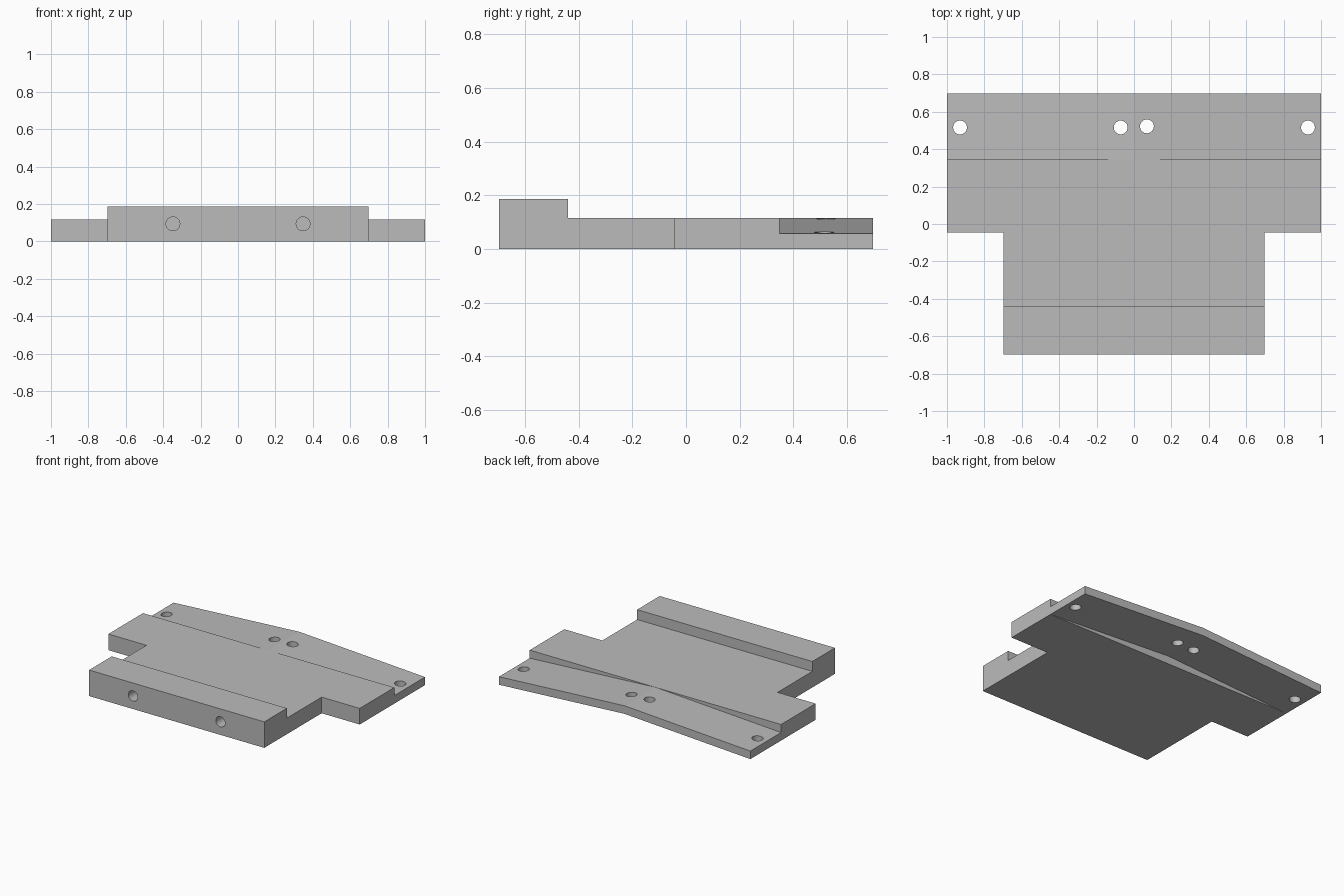
import bpy
import bmesh
from math import radians
from mathutils import Vector

cube = bpy.data.objects.get("Cube")
if cube:
    bpy.data.objects.remove(cube, do_unlink=True)

HALF_Y, NOTCH_X, NOTCH_Y = 0.697, 0.697, -0.045
RIDGE_Y, STRIP_Y = -0.44, 0.348
RIDGE_Z, PLATE_Z, STRIP_Z = 0.187, 0.116, 0.058
HOLE_R = 0.037

grey = bpy.data.materials.new("plain_grey")
grey.use_nodes = True
colour = (0.5, 0.5, 0.5, 1)
grey.diffuse_color = colour
grey.node_tree.nodes["Principled BSDF"].inputs["Base Color"].default_value = colour


def prism(name, outline, axis, low, high):
    """Extrude a 2D outline along one axis: 'z' takes (x, y), 'y' takes (x, z)."""
    place = {"z": lambda a, b, t: (a, b, t), "y": lambda a, b, t: (a, t, b)}[axis]
    bm = bmesh.new()
    face = bm.faces.new([bm.verts.new(place(a, b, low)) for a, b in outline])
    out = bmesh.ops.extrude_face_region(bm, geom=[face])
    moved = [g for g in out["geom"] if isinstance(g, bmesh.types.BMVert)]
    bmesh.ops.translate(bm, verts=moved, vec=Vector(place(0, 0, high - low)))
    bmesh.ops.recalc_face_normals(bm, faces=bm.faces)
    mesh = bpy.data.meshes.new(name)
    bm.to_mesh(mesh)
    bm.free()
    mesh.materials.append(grey)
    obj = bpy.data.objects.new(name, mesh)
    bpy.context.collection.objects.link(obj)
    return obj


def drill(name, location, depth, along_y=False):
    bpy.ops.mesh.primitive_cylinder_add(
        vertices=32, radius=HOLE_R, depth=depth, location=location,
        rotation=(radians(90) if along_y else 0, 0, 0))
    obj = bpy.context.object
    obj.name = name
    obj.data.materials.append(grey)
    return obj


# T-shaped block
half = [(NOTCH_X, -HALF_Y), (NOTCH_X, NOTCH_Y), (1, NOTCH_Y), (1, HALF_Y)]
outline = half + [(-x, y) for x, y in reversed(half)]
plate = prism("mounting_plate", outline, "z", 0, RIDGE_Z)

# Step down behind the front ridge
step = [(-1.2, PLATE_Z), (1.2, PLATE_Z), (1.2, 0.5), (-1.2, 0.5)]
cutters = [prism("step_cutter", step, "y", RIDGE_Y, 1)]

# Rear strip: rises from both ends to the middle, cut above and below
reach = 1.2
drop = STRIP_Z * reach
above = [(-reach, PLATE_Z - drop), (0, PLATE_Z), (reach, PLATE_Z - drop),
         (reach, 0.5), (-reach, 0.5)]
below = [(-reach, STRIP_Z - drop), (0, STRIP_Z), (reach, STRIP_Z - drop),
         (reach, -0.5), (-reach, -0.5)]
cutters.append(prism("strip_top_cutter", above, "y", STRIP_Y, 1))
cutters.append(prism("strip_underside_cutter", below, "y", STRIP_Y, 1))

# Through holes in the rear strip and blind holes in the front face
for x, y in [(-0.93, 0.516), (-0.071, 0.516), (0.069, 0.522), (0.93, 0.516)]:
    cutters.append(drill("strip_hole_cutter", (x, y, 0), 1))
for x in (-0.348, 0.348):
    cutters.append(drill("front_hole_cutter", (x, -HALF_Y, 0.094), 0.36, True))

bpy.ops.object.select_all(action="DESELECT")
bpy.context.view_layer.objects.active = plate
plate.select_set(True)
for cutter in cutters:
    cutter.hide_render = True
    cut = plate.modifiers.new("cut", "BOOLEAN")
    cut.operation = "DIFFERENCE"
    cut.solver = "EXACT"
    cut.object = cutter
    bpy.ops.object.modifier_apply(modifier=cut.name)
    bpy.data.objects.remove(cutter, do_unlink=True)

bpy.ops.object.shade_smooth_by_angle(angle=radians(25))
# Keep the shallow peak of the rear strip crisp
for edge in plate.data.edges:
    a, b = (plate.data.vertices[v].co for v in edge.vertices)
    if abs(a.x) < 0.001 and abs(b.x) < 0.001:
        edge.use_edge_sharp = True
